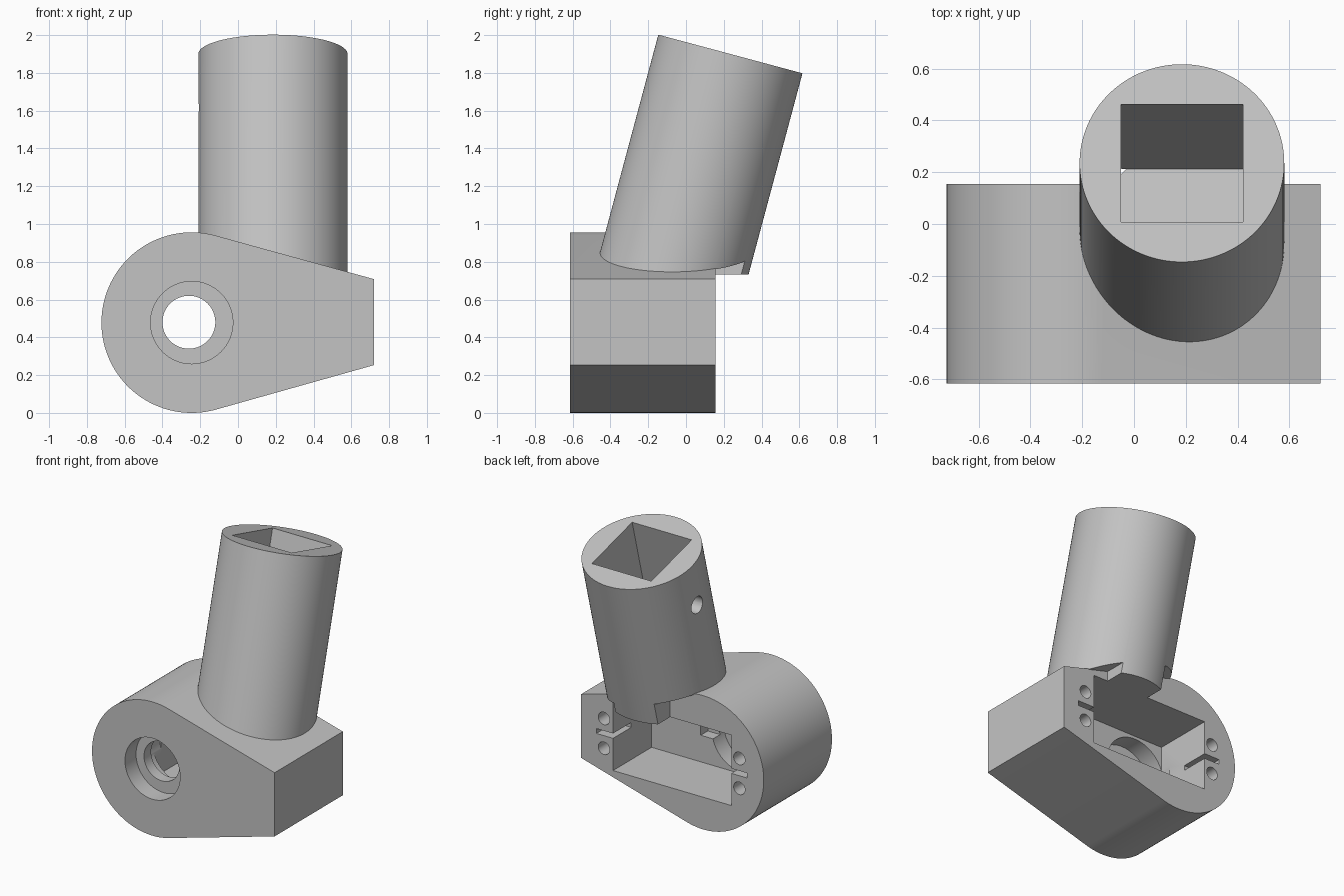
import bpy, bmesh, math
from mathutils import Vector, Matrix

cube = bpy.data.objects.get("Cube")
if cube:
    bpy.data.objects.remove(cube, do_unlink=True)

GREY = (0.55, 0.55, 0.55, 1)
mat = bpy.data.materials.new("plain grey")
mat.use_nodes = True
mat.diffuse_color = GREY
mat.node_tree.nodes["Principled BSDF"].inputs["Base Color"].default_value = GREY

TILT = Matrix.Rotation(math.radians(-15), 4, 'X')
TOP = Vector((0.185, 0.235, 1.9))       # centre of the tube mouth
AXIS = TILT @ Vector((0, 0, 1))
FRONT, BACK, MID = -0.615, 0.155, 0.478


def finish(bm, name):
    bmesh.ops.recalc_face_normals(bm, faces=bm.faces[:])
    mesh = bpy.data.meshes.new(name)
    bm.to_mesh(mesh)
    bm.free()
    mesh.materials.append(mat)
    obj = bpy.data.objects.new(name, mesh)
    bpy.context.collection.objects.link(obj)
    return obj


def prism(name, profile, y0, y1):
    """Extrude an x-z outline along y."""
    bm = bmesh.new()
    face = bm.faces.new([bm.verts.new((x, y0, z)) for x, z in profile])
    ext = bmesh.ops.extrude_face_region(bm, geom=[face])
    verts = [v for v in ext["geom"] if isinstance(v, bmesh.types.BMVert)]
    bmesh.ops.translate(bm, verts=verts, vec=(0, y1 - y0, 0))
    return finish(bm, name)


def box(name, x0, x1, y0, y1, z0, z1):
    return prism(name, [(x0, z0), (x1, z0), (x1, z1), (x0, z1)], y0, y1)


def rod(name, start, end, radius, sides=64):
    start, end = Vector(start), Vector(end)
    d = end - start
    turn = Vector((0, 0, 1)).rotation_difference(d).to_matrix().to_4x4()
    bm = bmesh.new()
    bmesh.ops.create_cone(bm, cap_ends=True, segments=sides, radius1=radius,
                          radius2=radius, depth=d.length,
                          matrix=Matrix.Translation((start + end) / 2) @ turn)
    return finish(bm, name)


def combine(target, tool, op='DIFFERENCE'):
    tool.hide_render = True
    mod = target.modifiers.new("combine", 'BOOLEAN')
    mod.operation, mod.solver, mod.object = op, 'EXACT', tool
    bpy.context.view_layer.objects.active = target
    bpy.ops.object.modifier_apply(modifier=mod.name)
    bpy.data.objects.remove(tool, do_unlink=True)


# Teardrop housing: round end with two tangent flanks
R, CX = 0.478, -0.245
arc = [math.radians(75 + 210 * i / 72) for i in range(73)]
outline = [(CX + R * math.cos(a), MID + R * math.sin(a)) for a in arc]
outline += [(0.72, 0.253), (0.72, 0.708)]
housing = prism("motor_housing", outline, FRONT, BACK)


def flank(x):
    return 0.705 + (0.72 - x) * math.tan(math.radians(15))


# Tilted tube, trimmed behind the housing so only a tab hangs down
tube = rod("tilted_tube", TOP - AXIS * 1.35, TOP, 0.395, 128)
tab_l, tab_r = 0.017, 0.353
under = [(-1, 0), (-1, flank(-1)), (tab_l, flank(tab_l)), (tab_l, 0.7),
         (tab_r, 0.7), (tab_r, flank(tab_r)), (1, flank(1)), (1, 0)]
combine(tube, prism("trim", under, BACK - 0.005, 1))
combine(housing, tube, 'UNION')

# Square socket in the tube and the set-screw hole in its side
socket = box("socket", -0.235, 0.235, -0.235, 0.235, -0.966, 0.2)
socket.data.transform(Matrix.Translation(TOP) @ TILT)
combine(housing, socket)
combine(housing, rod("set_screw", (-0.4, 0.17, 1.6), (0.05, 0.17, 1.6), 0.06, 32))

# Motor pocket from the back, with a round recess and cable notch in its floor
FLOOR = -0.28
combine(housing, box("pocket", -0.467, 0.468, FLOOR, 0.6, 0.23, 0.733))
combine(housing, rod("recess", (CX, -0.41, MID), (CX, -0.2, MID), 0.235))
combine(housing, box("notch", -0.1, 0.08, -0.36, -0.2, 0.42, 0.54))

# Shaft opening through the front
combine(housing, rod("counterbore", (CX, -0.7, MID), (CX, -0.49, MID), 0.218))
combine(housing, rod("shaft_hole", (-0.26, -0.6, 0.48), (-0.26, -0.2, 0.48), 0.14))

# Screw holes and slots on both sides of the pocket
for x, edge, outer in ((0.54, 0.45, 0.6), (-0.53, -0.45, -0.59)):
    for z in (0.37, 0.583):
        combine(housing, rod("screw", (x, -0.1, z), (x, 0.3, z), 0.045, 32))
    lo, hi = sorted((edge, outer))
    combine(housing, box("slot", lo, hi, -0.05, 0.3, 0.46, 0.495))

bpy.ops.object.select_all(action='DESELECT')
housing.select_set(True)
bpy.context.view_layer.objects.active = housing
bpy.ops.object.shade_smooth_by_angle(angle=math.radians(25))
